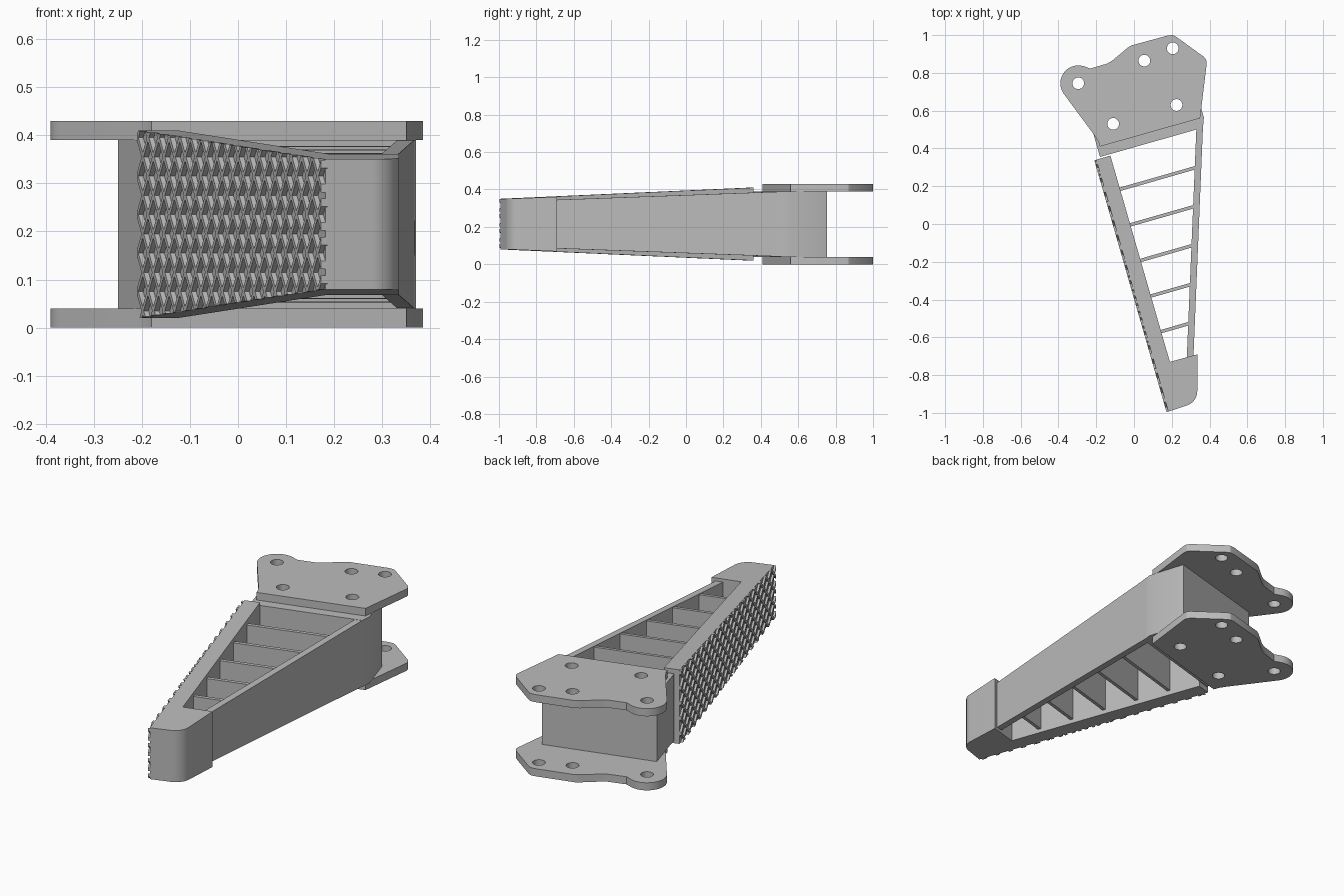
import bpy, bmesh, math
from mathutils import Matrix, Vector

cube = bpy.data.objects.get("Cube")
if cube:
    bpy.data.objects.remove(cube, do_unlink=True)

grey = bpy.data.materials.new("plain grey")
grey.use_nodes = True
grey.diffuse_color = (0.5, 0.5, 0.5, 1)
grey.node_tree.nodes["Principled BSDF"].inputs["Base Color"].default_value = (0.5, 0.5, 0.5, 1)

# Finger axes: U runs up the finger, V runs from the grip to the back
MID = 0.215
TILT = math.radians(16)
U = Vector((-math.sin(TILT), math.cos(TILT), 0))
V = Vector((math.cos(TILT), math.sin(TILT), 0))


def grip_half(u):
    return 0.195 + (u - 0.381) * 0.0431


def frame_half(u):
    return 0.175 + (u - 0.42) * 0.0385


def rib_half(u):
    return frame_half(u) - 0.004


def arc(cx, cy, r, start, end, n=12):
    return [(cx + r * math.cos(math.radians(start + (end - start) * i / n)),
             cy + r * math.sin(math.radians(start + (end - start) * i / n)))
            for i in range(n + 1)]


def finish(obj):
    obj.data.materials.clear()
    obj.data.materials.append(grey)
    bpy.ops.object.select_all(action='DESELECT')
    obj.select_set(True)
    bpy.context.view_layer.objects.active = obj
    bpy.ops.object.shade_smooth_by_angle(angle=math.radians(30))


def prism(name, outline, half, holes=(), z=MID):
    """Filled outline with holes, extruded by a fixed or tapering half height."""
    curve = bpy.data.curves.new(name, 'CURVE')
    curve.dimensions = '2D'
    curve.fill_mode = 'BOTH'
    curve.extrude = 1
    for loop in [outline, *holes]:
        spline = curve.splines.new('POLY')
        spline.points.add(len(loop) - 1)
        for point, (x, y) in zip(spline.points, loop):
            point.co = (x, y, 0, 1)
        spline.use_cyclic_u = True
    obj = bpy.data.objects.new(name, curve)
    bpy.context.collection.objects.link(obj)
    bpy.ops.object.select_all(action='DESELECT')
    obj.select_set(True)
    bpy.context.view_layer.objects.active = obj
    bpy.ops.object.convert(target='MESH')
    obj = bpy.context.object
    bm = bmesh.new()
    bm.from_mesh(obj.data)
    bmesh.ops.remove_doubles(bm, verts=bm.verts, dist=0.0005)
    for v in bm.verts:
        h = half(v.co.dot(U)) if callable(half) else half
        v.co.z = z + math.copysign(h, v.co.z)
    bmesh.ops.recalc_face_normals(bm, faces=bm.faces)
    bm.to_mesh(obj.data)
    bm.free()
    finish(obj)


# Mounting plates with bolt holes
bolts = [(-0.295, 0.745), (0.055, 0.865), (0.205, 0.93), (0.225, 0.63), (-0.11, 0.53)]
holes = [arc(x, y, 0.031, 0, 345, 23) for x, y in bolts]
plate = [(-0.18, 0.41), (-0.188, 0.435), (-0.21, 0.47)]
plate += arc(-0.295, 0.745, 0.095, 215, 75)
plate += [(-0.23, 0.823), (-0.14, 0.85), (-0.115, 0.865), (-0.035, 0.932), (-0.015, 0.945),
          (0.18, 0.998), (0.205, 1.0), (0.225, 0.99), (0.37, 0.885), (0.382, 0.87),
          (0.385, 0.85), (0.35, 0.56)]
prism("lower_plate", plate, 0.02, holes, 0.02)
prism("upper_plate", plate, 0.02, holes, 0.41)

# Root block between the plates
block = [(-0.25, 0.6), (-0.18, 0.355), (-0.12, 0.372), (0.33, 0.5), (0.365, 0.51),
         (0.37, 0.565), (0.31, 0.755)]
prism("root_block", block, 0.175, holes[3:])

# Grip wall with rounded fingertip
tip = [(-0.2, 0.34), (0.182, -0.993)] + arc(0.255, -0.885, 0.08, -74, 0)
tip += [(0.335, -0.69), (0.19, -0.73), (-0.125, 0.362)]
prism("grip_wall", tip, grip_half)

# Back wall
prism("back_wall", [(0.279, -0.72), (0.314, -0.72), (0.365, 0.51), (0.33, 0.5)], frame_half)

# Cross ribs
for i in range(5):
    u = 0.197 - 0.196 * i
    end = 0.4 + (u - 0.197) * 0.327
    corners = [(-0.03, -0.009), (end, -0.009), (end, 0.009), (-0.03, 0.009)]
    prism(f"rib_{i + 1}", [(U * (u + d) + V * v).xy for v, d in corners], rib_half)

# Crossed grip ridges, trimmed to the tapered wall
bm = bmesh.new()
for side in (-1, 1):
    for k in range(-22, 23):
        place = (Matrix.Translation((-0.31, 0.02 + 0.08 * k - side * 0.69, 0.0025))
                 @ Matrix.Rotation(side * math.pi / 4, 4, 'Z')
                 @ Matrix.Diagonal((2.4, 0.012, 0.015, 1)))
        bmesh.ops.create_cube(bm, size=1, matrix=place)
top = grip_half(0)
cuts = [((0.381, 0, 0), (1, 0, 0)), ((-1.005, 0, 0), (-1, 0, 0)),
        ((0, top, 0), (-0.0431, 1, 0)), ((0, -top, 0), (-0.0431, -1, 0))]
for co, no in cuts:
    geom = bm.verts[:] + bm.edges[:] + bm.faces[:]
    bmesh.ops.bisect_plane(bm, geom=geom, plane_co=co, plane_no=no, clear_outer=True)
    bmesh.ops.holes_fill(bm, edges=[e for e in bm.edges if e.is_boundary], sides=8)
origin = V * -0.099 + Vector((0, 0, MID))
for v in bm.verts:
    v.co = origin + U * v.co.x + Vector((0, 0, v.co.y)) - V * v.co.z
bmesh.ops.recalc_face_normals(bm, faces=bm.faces)
mesh = bpy.data.meshes.new("grip_ridges")
bm.to_mesh(mesh)
bm.free()
ridges = bpy.data.objects.new("grip_ridges", mesh)
bpy.context.collection.objects.link(ridges)
finish(ridges)
